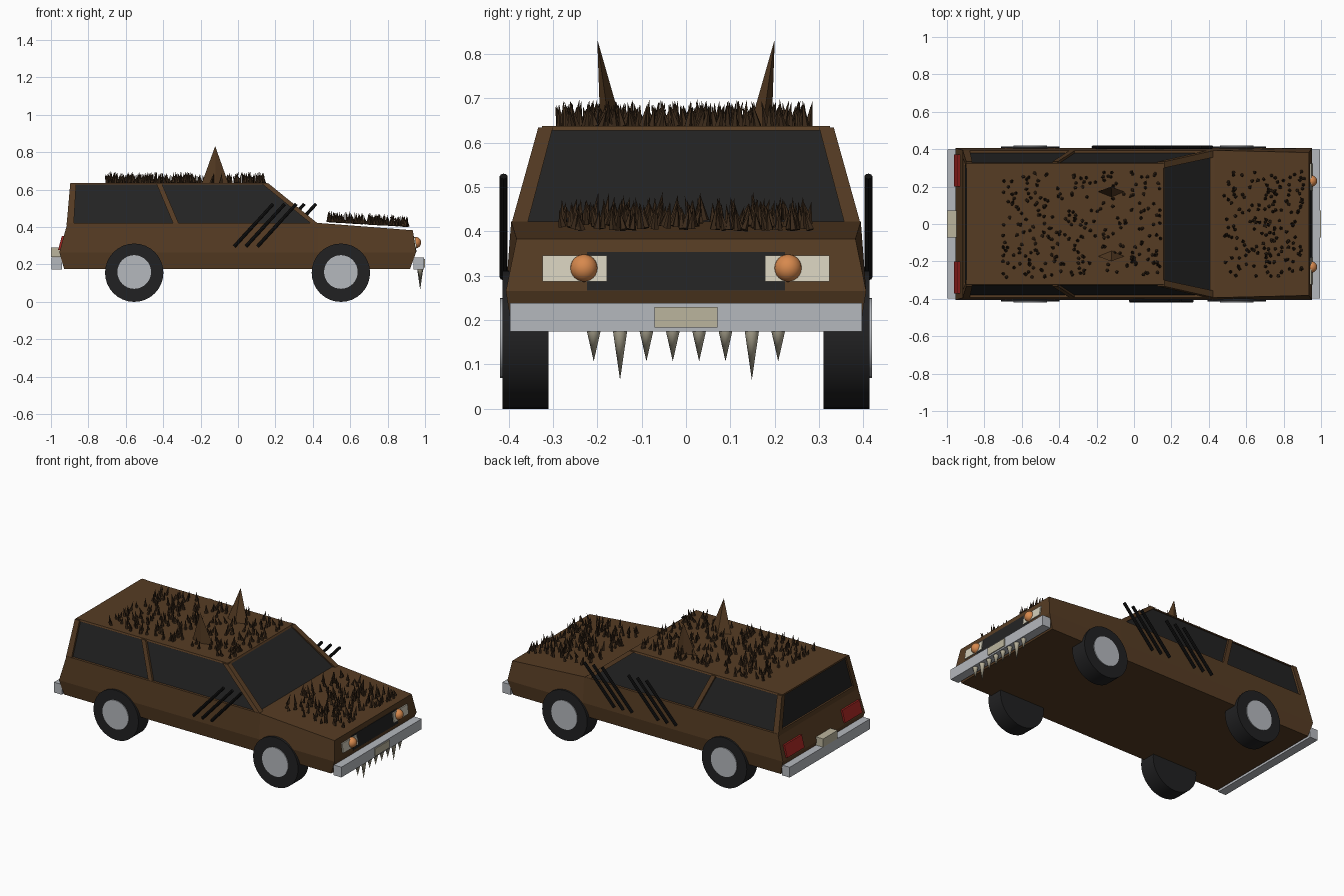
import bpy, bmesh, math, random
from mathutils import Matrix, Vector

if "Cube" in bpy.data.objects:
    bpy.data.objects.remove(bpy.data.objects["Cube"])

random.seed(7)


def mat(name, r, g, b):
    m = bpy.data.materials.new(name)
    m.diffuse_color = (r, g, b, 1)
    m.use_nodes = True
    m.node_tree.nodes["Principled BSDF"].inputs["Base Color"].default_value = m.diffuse_color
    return m


BROWN = mat("brown paint", .093, .045, .017)
GLASS = mat("dark glass", .017, .017, .017)
TYRE = mat("tyre rubber", .015, .015, .016)
SILVER = mat("silver metal", .46, .48, .51)
CREAM = mat("headlight cream", .66, .62, .50)
BONE = mat("bone", .50, .46, .34)
RED = mat("tail red", .36, .018, .015)
ORANGE = mat("orange eye", .68, .25, .075)
FUR = mat("dark fur", .042, .022, .010)
BLACK = mat("scratch black", .006, .006, .006)


def finish(name, bm, material, smooth=False):
    bmesh.ops.recalc_face_normals(bm, faces=bm.faces)
    me = bpy.data.meshes.new(name)
    bm.to_mesh(me)
    bm.free()
    me.materials.append(material)
    ob = bpy.data.objects.new(name, me)
    bpy.context.collection.objects.link(ob)
    if smooth:
        bpy.ops.object.select_all(action='DESELECT')
        ob.select_set(True)
        bpy.context.view_layer.objects.active = ob
        bpy.ops.object.shade_smooth_by_angle(angle=math.radians(40))
    return ob


def loft(name, rings, material):
    """Skin rings of 3D points and cap both ends."""
    bm = bmesh.new()
    rows = [[bm.verts.new(p) for p in ring] for ring in rings]
    n = len(rows[0])
    for a, b in zip(rows, rows[1:]):
        for i in range(n):
            j = (i + 1) % n
            bm.faces.new((a[i], a[j], b[j], b[i]))
    bm.faces.new(rows[0])
    bm.faces.new(rows[-1])
    return finish(name, bm, material)


def block(name, z0, z1, low, high, material):
    """Tapered box: low and high are (x0, x1, y0, y1) at z0 and z1."""
    def ring(r, z):
        return [(r[0], r[2], z), (r[1], r[2], z), (r[1], r[3], z), (r[0], r[3], z)]
    return loft(name, [ring(low, z0), ring(high, z1)], material)


def rod(bm, a, b, r1, r2, sides):
    """Cylinder or cone from point a to point b."""
    a, b = Vector(a), Vector(b)
    d = b - a
    m = Matrix.Translation((a + b) / 2) @ d.to_track_quat('Z', 'Y').to_matrix().to_4x4()
    bmesh.ops.create_cone(bm, cap_ends=True, segments=sides, radius1=r1,
                          radius2=r2, depth=d.length, matrix=m)


# Lower body: three outline rings, the top one sloping down along the bonnet
def outline(xr, xf, w, z, wf, zf):
    half = [(xr, w, z), (.43, w, z), (xf, wf, zf)]
    return [(x, -y, h) for x, y, h in half] + half[::-1]


bm_rings = [outline(-.93, .92, .392, .177, .392, .177),
            outline(-.955, .952, .406, .265, .406, .265),
            outline(-.912, .935, .394, .422, .382, .383)]
body = loft("body", bm_rings, BROWN)
# triangulate-free bonnet: split the top cap at the windscreen base
bm = bmesh.new()
bm.from_mesh(body.data)
bm.verts.ensure_lookup_table()
bmesh.ops.connect_vert_pair(bm, verts=[bm.verts[13], bm.verts[16]])
bm.to_mesh(body.data)
bm.free()

# Cabin glass, roof and pillars
block("cabin_glass", .41, .63, (-.905, .42, -.382, .382), (-.887, .152, -.32, .32), GLASS)
block("roof", .627, .637, (-.896, .163, -.328, .328), (-.895, .157, -.324, .324), BROWN)
block("rear_sill", .41, .436, (-.918, -.89, -.39, .39), (-.914, -.89, -.386, .386), BROWN)
pillars = {"windscreen_pillar": ((.395, .432), (.125, .162)),
           "middle_pillar": ((-.345, -.315), (-.437, -.408)),
           "rear_pillar": ((-.916, -.878), (-.897, -.865))}
for s, side in ((-1, "right"), (1, "left")):
    for name, (lo, hi) in pillars.items():
        block(f"{side}_{name}", .415, .634, (*lo, s * .358, s * .394),
              (*hi, s * .30, s * .333), BROWN)

# Wheels and hubcaps
for x, end in ((-.555, "rear"), (.55, "front")):
    for s, side in ((-1, "right"), (1, "left")):
        bm = bmesh.new()
        rod(bm, (x, s * .31, .156), (x, s * .414, .156), .156, .156, 32)
        finish(f"{end}_{side}_tyre", bm, TYRE, True)
        bm = bmesh.new()
        rod(bm, (x, s * .41, .16), (x, s * .419, .16), .09, .09, 32)
        finish(f"{end}_{side}_hubcap", bm, SILVER, True)


def box(name, x0, x1, y0, y1, z0, z1, material):
    r = (x0, x1, y0, y1)
    return block(name, z0, z1, r, r, material)


# Bumpers, number plates and grille
box("front_bumper", .938, .994, -.397, .397, .174, .238, SILVER)
box("rear_bumper", -.996, -.942, -.397, .397, .174, .238, SILVER)
box("front_plate", .99, 1.0, -.071, .071, .183, .23, BONE)
box("rear_plate", -1.0, -.95, -.071, .071, .24, .292, BONE)
block("grille", .267, .353, (.93, .9545, -.223, .223), (.92, .9415, -.223, .223), GLASS)

# Headlights, glowing eyes and tail lights
for s, side in ((-1, "right"), (1, "left")):
    block(f"{side}_headlight", .287, .345, (.93, .956, s * .178, s * .323),
          (.92, .948, s * .178, s * .323), CREAM)
    bm = bmesh.new()
    bmesh.ops.create_uvsphere(bm, u_segments=20, v_segments=12, radius=.031,
                              matrix=Matrix.Translation((.948, s * .23, .317)))
    finish(f"{side}_eye", bm, ORANGE, True)
    block(f"{side}_tail_light", .278, .352, (-.962, -.93, s * .20, s * .372),
          (-.942, -.91, s * .20, s * .372), RED)

# Fangs under the front bumper
bm = bmesh.new()
for i in range(8):
    tip = .065 if i in (1, 6) else .107
    y = -.208 + i * .0594
    rod(bm, (.974, y, .182), (.974, y, tip), .017, 0, 12)
finish("fangs", bm, BONE, True)

# Ears: flat pyramids leaning outward
for s, side in ((-1, "right"), (1, "left")):
    bm = bmesh.new()
    base = [bm.verts.new(p) for p in ((-.195, s * .172, .63), (-.12, s * .142, .63),
                                      (-.05, s * .172, .63), (-.12, s * .193, .63))]
    apex = bm.verts.new((-.122, s * .20, .833))
    bm.faces.new(base)
    for i in range(4):
        bm.faces.new((base[i], base[(i + 1) % 4], apex))
    finish(f"{side}_ear", bm, BROWN)


# Fur tufts scattered over roof and bonnet
def fur(name, count, x0, x1, height):
    bm = bmesh.new()
    for _ in range(count):
        x, y = random.uniform(x0, x1), random.uniform(-.285, .285)
        p = Vector((x, y, height(x)))
        lean = Vector((random.uniform(-.014, .014), random.uniform(-.014, .014),
                       random.uniform(.038, .062)))
        rod(bm, p, p + lean, .0095, 0, 5)
    finish(name, bm, FUR)


fur("roof_fur", 260, -.70, .145, lambda x: .636)
fur("bonnet_fur", 170, .48, .91, lambda x: .428 - (x - .48) * .06)

# Claw scratches: groups of three slanted bars on the sides
for name, s, x0 in (("right_scratches", -1, -.02), ("left_front_scratches", 1, .085),
                    ("left_rear_scratches", 1, -.22)):
    bm = bmesh.new()
    for i in range(3):
        x = x0 + i * .062
        rod(bm, (x, s * .411, .296), (x + .208, s * .411, .524), .009, .009, 8)
    finish(name, bm, BLACK)
